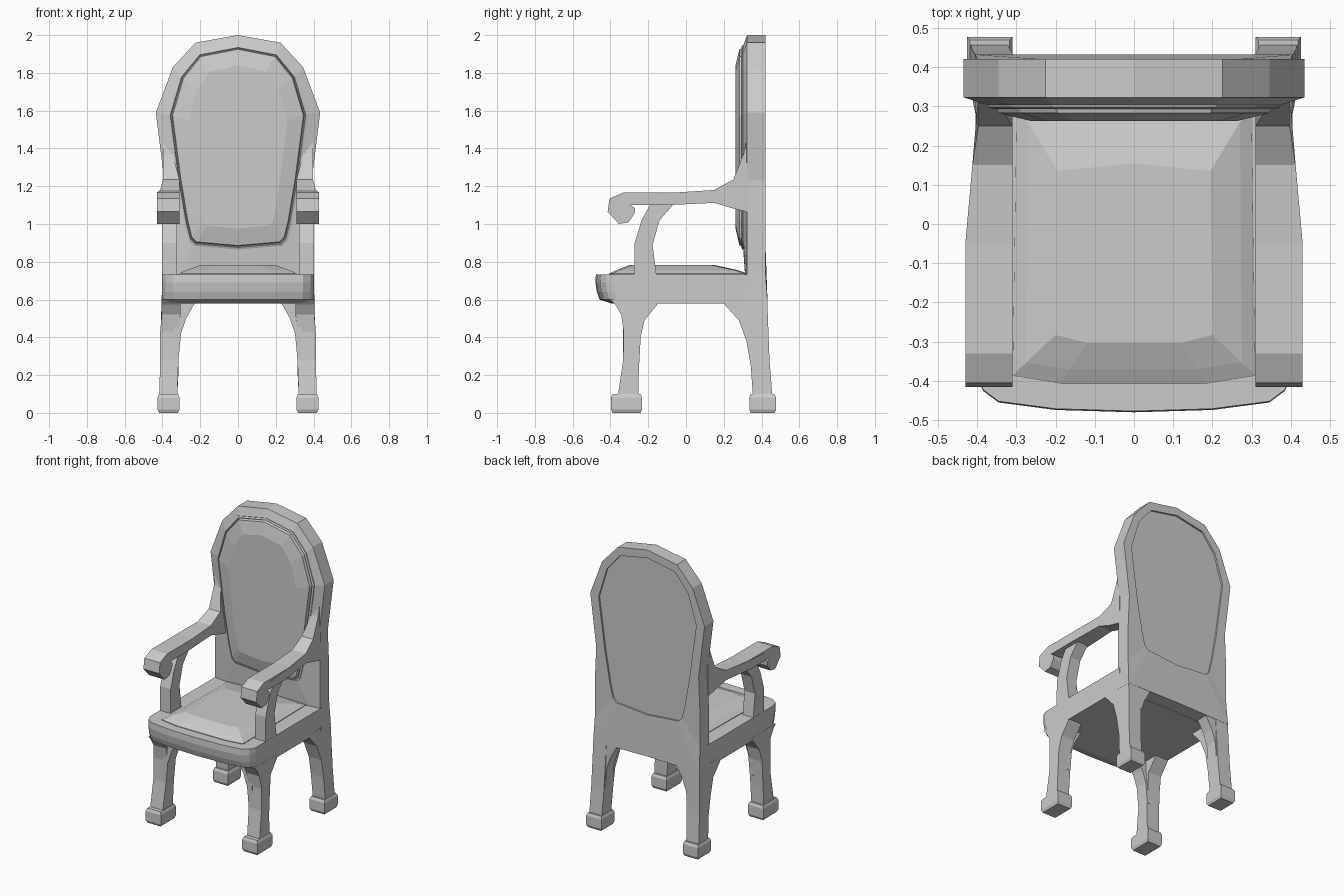
import bpy, bmesh

if "Cube" in bpy.data.objects:
    bpy.data.objects.remove(bpy.data.objects["Cube"])


def finish(bm, name, mirror=False):
    bmesh.ops.recalc_face_normals(bm, faces=bm.faces)
    me = bpy.data.meshes.new(name)
    bm.to_mesh(me)
    bm.free()
    ob = bpy.data.objects.new(name, me)
    bpy.context.collection.objects.link(ob)
    if mirror:
        ob.modifiers.new("mirror", 'MIRROR').use_axis[0] = True
    return ob


def loft(name, rings, mirror=False):
    """Skin a stack of equal-length rings and cap both ends."""
    bm = bmesh.new()
    vs = [[bm.verts.new(p) for p in r] for r in rings]
    n = len(vs[0])
    for a, b in zip(vs, vs[1:]):
        for i in range(n):
            bm.faces.new((a[i], a[(i + 1) % n], b[(i + 1) % n], b[i]))
    bm.faces.new(vs[0])
    bm.faces.new(vs[-1])
    return finish(bm, name, mirror)


def symmetric(half):
    """Half outline from centre line to centre line -> full ring."""
    return half + [(-x, v) for x, v in reversed(half[1:-1])]


def side_plate(name, pts, inner, outer):
    """Side-view (y, z) profile given thickness in x, mirrored."""
    return loft(name, [[(f(y, z), y, z) for y, z in pts] for f in (inner, outer)], True)


def rect(x0, x1, y0, y1, z):
    return [(x0, y0, z), (x1, y0, z), (x1, y1, z), (x0, y1, z)]


# Back board: outer outline paired with the oval opening
outline = symmetric([(0, 2.0), (.225, 1.96), (.345, 1.83), (.435, 1.59), (.39, 1.23),
                     (.40, 1.0), (.40, .75), (.405, .58), (0, .585)])
opening = symmetric([(0, 1.945), (.21, 1.905), (.31, 1.785), (.372, 1.58), (.325, 1.23),
                     (.285, 1.0), (.262, .91), (.235, .885), (0, .865)])


def upright(ring, y, s=1.0, inset_z=None):
    cz = 1.42
    sz = inset_z or s
    return [(x * s, y + (.012 if z < .7 and y > .4 else 0), cz + (z - cz) * sz) for x, z in ring]


loft("back_frame", [upright(opening, .408), upright(opening, .42), upright(outline, .42),
                    upright(outline, .323), upright(opening, .303)])

# Back cushion: moulded rim, groove, then padded face
loft("back_cushion", [upright(opening, .33), upright(opening, .298),
                      upright(opening, .293, .965, .98), upright(opening, .308, .95, .972),
                      upright(opening, .283, .93, .962), upright(opening, .262, .70, .80)])

# Seat rail with bowed front
seat_half = [(0, -.48), (.2, -.474), (.345, -.455), (.385, -.425), (.403, -.385),
             (.403, .34), (0, .34)]


def seat_ring(z, front):
    return [(x, y + (front if y < 0 else 0), z) for x, y in symmetric(seat_half)]


loft("seat_rail", [seat_ring(.578, .09), seat_ring(.60, .022), seat_ring(.64, .008),
                   seat_ring(.69, 0), seat_ring(.733, .003)])


# Seat cushion
def cushion_ring(z, xf, xb, yf, yb, bow):
    half = [(0, yf - bow), (xf * .6, yf - bow), (xf, yf), (xb, yb), (0, yb + bow)]
    return [(x, y, z) for x, y in symmetric(half)]


loft("seat_cushion", [cushion_ring(.70, .31, .30, -.387, .31, .02),
                      cushion_ring(.737, .31, .30, -.387, .31, .02),
                      cushion_ring(.755, .275, .27, -.353, .26, .017),
                      cushion_ring(.782, .2, .195, -.283, .135, .02)])

# Legs, side profiles
leg_in = lambda y, z: .322 if z < .2 else (.315 if z < .45 else .305)
leg_out = lambda y, z: .417 if z < .2 else (.412 if z < .45 else .404)
side_plate("front_leg", [(-.40, .60), (-.375, .575), (-.343, .52), (-.33, .43), (-.333, .28),
                         (-.362, .08), (-.252, .08), (-.25, .22), (-.24, .40), (-.22, .49),
                         (-.155, .57), (-.15, .60)], leg_in, leg_out)
side_plate("back_leg", [(.20, .60), (.205, .573), (.28, .49), (.32, .38), (.343, .25),
                        (.355, .08), (.458, .08), (.442, .28), (.43, .60)], leg_in, leg_out)

# Inner brackets flaring from the legs toward the middle
bracket = [(.34, .59), (.225, .59), (.235, .57), (.275, .50), (.302, .42), (.315, .28), (.34, .28)]
for name, y0, y1 in (("front_bracket", -.333, -.245), ("back_bracket", .348, .43)):
    loft(name, [[(x, y, z) for x, z in bracket] for y in (y0, y1)], True)

# Feet
for name, y0, y1 in (("front_foot", -.397, -.233), ("back_foot", .335, .477)):
    loft(name, [rect(.318 - d, .418 + d, y0 + .008 - d, y1 - .008 + d, z)
                for z, d in ((0, 0), (.018, .008), (.082, .008), (.1, 0))], True)

# Arms with scrolled ends, running up into the back
arm = [(.33, 1.50), (.305, 1.37), (.25, 1.235), (.15, 1.18), (-.05, 1.167), (-.33, 1.167),
       (-.405, 1.135), (-.415, 1.065), (-.355, 1.0), (-.304, 1.01), (-.272, 1.055), (-.27, 1.085),
       (-.295, 1.10), (-.10, 1.10), (.15, 1.112), (.24, 1.085), (.33, 1.062)]
side_plate("arm", arm, lambda y, z: .345 if z > 1.3 else .31,
           lambda y, z: .43 if y < 0 else (.412 if y < .2 else .397))

# Curved arm posts
side_plate("arm_post", [(-.275, .72), (-.272, .90), (-.235, 1.02), (-.18, 1.12), (-.05, 1.12),
                        (-.07, 1.10), (-.14, 1.02), (-.177, .89), (-.155, .72)],
           lambda y, z: .322, lambda y, z: .402)
